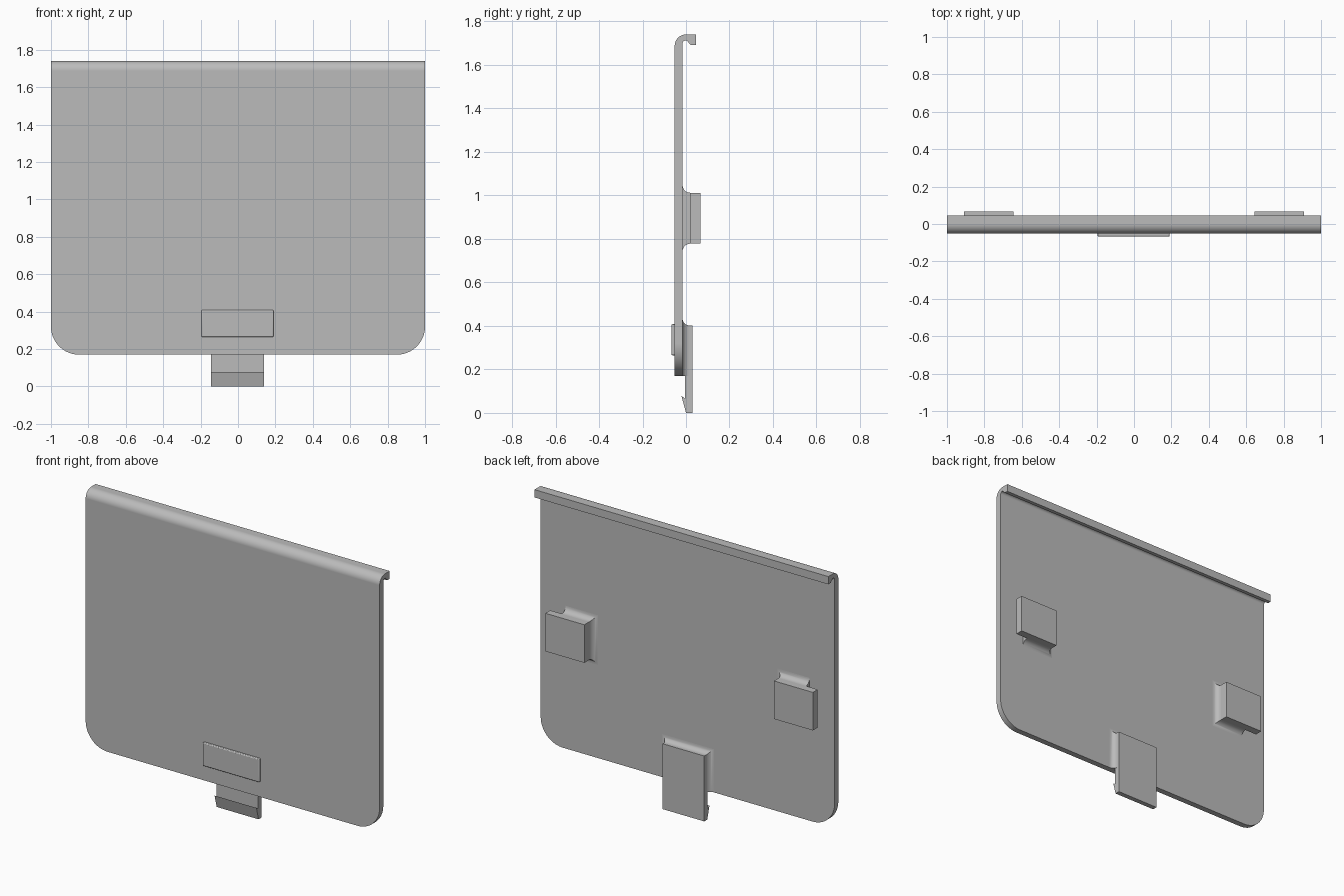
import bpy, bmesh, math
from math import sin, cos, pi

if "Cube" in bpy.data.objects:
    bpy.data.objects.remove(bpy.data.objects["Cube"], do_unlink=True)

grey = bpy.data.materials.new("light grey plastic")
grey.use_nodes = True
colour = (0.5, 0.5, 0.5, 1)
grey.diffuse_color = colour
grey.node_tree.nodes["Principled BSDF"].inputs["Base Color"].default_value = colour

FRONT, BACK = -0.052, -0.016   # faces of the sheet
FOOT = 0.17                    # lower edge of the sheet


def finish(bm, name):
    bmesh.ops.recalc_face_normals(bm, faces=bm.faces)
    mesh = bpy.data.meshes.new(name)
    bm.to_mesh(mesh)
    bm.free()
    mesh.materials.append(grey)
    ob = bpy.data.objects.new(name, mesh)
    bpy.context.collection.objects.link(ob)
    bpy.ops.object.select_all(action="DESELECT")
    ob.select_set(True)
    bpy.context.view_layer.objects.active = ob
    bpy.ops.object.shade_smooth_by_angle(angle=math.radians(30))
    ob.modifiers.new("flat faces", "WEIGHTED_NORMAL").keep_sharp = True
    return ob


def loft(rings):
    """Join equal rings of points into a closed solid."""
    bm = bmesh.new()
    rows = [[bm.verts.new(p) for p in ring] for ring in rings]
    n = len(rows[0])
    for a, b in zip(rows, rows[1:]):
        for i in range(n):
            j = (i + 1) % n
            bm.faces.new((a[i], a[j], b[j], b[i]))
    bm.faces.new(rows[0])
    bm.faces.new(rows[-1])
    return bm


def extrude_x(profile, x0, x1):
    return loft([[(x, y, z) for y, z in profile] for x in (x0, x1)])


def box(x0, x1, y0, y1, z0, z1):
    return extrude_x([(y0, z0), (y1, z0), (y1, z1), (y0, z1)], x0, x1)


def coved_neck(x0, x1, z0, z1, r, left, right, down, up, steps=8):
    """Block on the back of the sheet, flared by a cove on the flagged sides."""
    rings = []
    for i in range(steps + 1):
        a = i / steps * pi / 2
        e, y = r * (1 - sin(a)), BACK + r * (1 - cos(a))
        xa, xb = x0 - e * right, x1 + e * left
        za, zb = z0 - e * down, z1 + e * up
        rings.append([(xa, y, za), (xb, y, za), (xb, y, zb), (xa, y, zb)])
    return loft(rings)


def arc(cy, cz, r, a0, a1, steps=10):
    angles = [a0 + (a1 - a0) * i / steps for i in range(steps + 1)]
    return [(cy + r * cos(a), cz + r * sin(a)) for a in angles]


# Cover sheet with the rolled top lip
profile = [(BACK, FOOT), (FRONT, FOOT)]
profile += arc(FRONT + 0.052, 1.688, 0.052, pi, pi / 2)
profile += [(0.045, 1.74), (0.045, 1.692), (0.022, 1.692), (0.004, 1.711)]
profile += arc(0.0, 1.697, 0.016, pi / 2, pi, 6)
bm = extrude_x(profile, -1, 1)
corners = [e for e in bm.edges
           if all(abs(v.co.z - FOOT) < 1e-4 for v in e.verts)
           and abs(e.verts[0].co.x - e.verts[1].co.x) < 1e-4]
bmesh.ops.bevel(bm, geom=corners, offset=0.15, segments=12,
                affect="EDGES", profile=0.5)
finish(bm, "cover_sheet")

# Raised thumb grip on the front
grip = finish(box(-0.195, 0.19, -0.067, FRONT + 0.005, 0.265, 0.408), "thumb_grip")
bevel = grip.modifiers.new("soft edges", "BEVEL")
bevel.width, bevel.segments = 0.005, 2
grip.modifiers.move(1, 0)

# Side retaining pads, overhanging outward from coved necks
for side, s in (("left", 1), ("right", -1)):
    xa, xb = sorted((0.645 * s, 0.83 * s))
    finish(coved_neck(xa, xb, 0.778, 1.012, 0.036, s < 0, s > 0, 1, 1),
           side + "_pad_neck")
    xa, xb = sorted((0.645 * s, 0.91 * s))
    finish(box(xa, xb, 0.02, 0.067, 0.778, 1.012), side + "_pad")

# Bottom latch tongue with its barb
finish(coved_neck(-0.145, 0.14, FOOT, 0.402, 0.033, 1, 1, 0, 1), "latch_neck")
tongue = [(0.0, 0), (0.03, 0), (0.03, 0.402), (-0.004, 0.402),
          (-0.004, 0.066), (-0.021, 0.078)]
finish(extrude_x(tongue, -0.145, 0.14), "latch_tongue")
